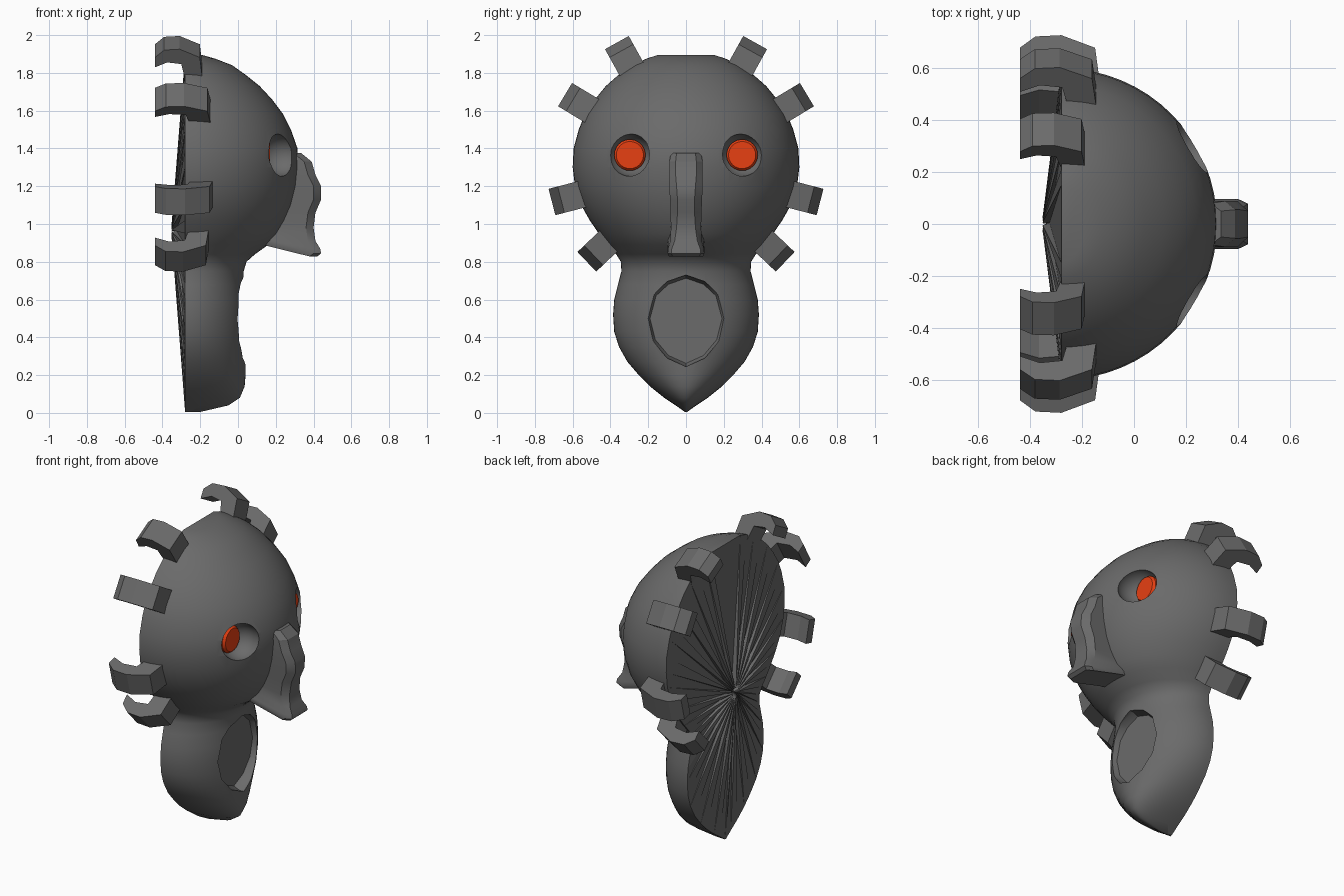
import bpy, bmesh, math
from mathutils import Matrix, Vector

if "Cube" in bpy.data.objects:
    bpy.data.objects.remove(bpy.data.objects["Cube"])


def material(name, rgb):
    m = bpy.data.materials.new(name)
    m.diffuse_color = (*rgb, 1)
    m.use_nodes = True
    m.node_tree.nodes["Principled BSDF"].inputs["Base Color"].default_value = m.diffuse_color
    return m


GREY = material("dark grey", (0.145, 0.145, 0.145))
ORANGE = material("orange red", (0.8, 0.05, 0.006))


def finish(name, bm, mat):
    bmesh.ops.recalc_face_normals(bm, faces=bm.faces)
    me = bpy.data.meshes.new(name)
    bm.to_mesh(me)
    bm.free()
    me.materials.append(mat)
    ob = bpy.data.objects.new(name, me)
    bpy.context.collection.objects.link(ob)
    return ob


def activate(ob):
    bpy.ops.object.select_all(action='DESELECT')
    ob.select_set(True)
    bpy.context.view_layer.objects.active = ob


def loft(bm, rings, closed=True):
    """Bridge equal-length rings of points and return their vertices."""
    vs = [[bm.verts.new(p) for p in r] for r in rings]
    n = len(vs[0])
    for a, b in zip(vs, vs[1:]):
        for i in range(n if closed else n - 1):
            j = (i + 1) % n
            bm.faces.new((a[i], a[j], b[j], b[i]))
    return vs


# ---- face shell: height, half width, front x
BACK = -0.28
rows = [(0.005, .006, -.2), (.04, .055, -.05), (.08, .115, .01), (.14, .19, .035),
        (.2, .25, .04), (.27, .31, .04), (.35, .355, .045), (.43, .38, .045),
        (.52, .386, .045), (.6, .38, .04), (.68, .36, .03), (.75, .342, .03),
        (.8, .345, .045), (.84, .37, .09), (.89, .415, .16), (.95, .462, .21),
        (1.02, .51, .25), (1.1, .555, .285), (1.2, .588, .31), (1.3, .6, .32),
        (1.4, .595, .315), (1.5, .568, .28), (1.58, .535, .24), (1.66, .482, .18),
        (1.73, .425, .115), (1.79, .357, .04), (1.84, .285, -.03), (1.875, .21, -.12),
        (1.895, .15, -.19)]
N = 32
bm = bmesh.new()
rings = []
for z, w, f in rows:
    angs = [math.pi * (i / N - .5) for i in range(N + 1)]
    rings.append([(BACK + (f - BACK) * math.cos(a), w * math.sin(a), z) for a in angs])
vs = loft(bm, rings, closed=False)
bm.faces.new(vs[-1])
bm.faces.new(vs[0])
# pleated back fan running to a raised centre
rim = [r[-1] for r in vs] + [r[0] for r in reversed(vs)]
hub = Vector((-.31, 0, .965))
inner = []
for i, v in enumerate(rim):
    d = v.co - hub
    d.x = 0
    p = hub + d.normalized() * .03
    p.x = -.352 if i % 2 else -.325
    inner.append(bm.verts.new(p))
centre = bm.verts.new(hub)
for i in range(len(rim)):
    j = (i + 1) % len(rim)
    bm.faces.new((rim[i], rim[j], inner[i]))
    bm.faces.new((rim[j], inner[j], inner[i]))
    bm.faces.new((inner[i], inner[j], centre))
shell = finish("face_shell", bm, GREY)

# ---- cutters: two eye sockets and the open mouth
cutters = []
for s in (-1, 1):
    bm = bmesh.new()
    bmesh.ops.create_uvsphere(bm, u_segments=32, v_segments=16, radius=1,
                              matrix=Matrix.Translation((.225, s * .297, 1.365))
                              @ Matrix.Diagonal((.125, .118, .112, 1)))
    cutters.append(finish("socket_cutter", bm, GREY))
half = [(0, .73), (.1, .695), (.17, .63), (.205, .5), (.175, .38), (.1, .29), (0, .245)]
outline = half + [(-y, z) for y, z in reversed(half[1:-1])]
bm = bmesh.new()
vs = loft(bm, [[(x, y * k, .49 + (z - .49) * k) for y, z in outline]
               for x, k in ((-.03, .93), (.01, 1), (.2, 1))])
bm.faces.new(vs[0])
bm.faces.new(vs[-1])
cutters.append(finish("mouth_cutter", bm, GREY))
for c in cutters:
    activate(shell)
    mod = shell.modifiers.new("cut", 'BOOLEAN')
    mod.operation = 'DIFFERENCE'
    mod.solver = 'EXACT'
    mod.object = c
    bpy.ops.object.modifier_apply(modifier=mod.name)
    bpy.data.objects.remove(c)
activate(shell)
bpy.ops.object.shade_smooth_by_angle(angle=math.radians(35))
for p in shell.data.polygons:
    p.use_smooth = p.center.x > BACK + .001

# ---- eyes: thick rounded discs
for s, side in ((-1, "right"), (1, "left")):
    bm = bmesh.new()
    loft_rings = []
    for x, r in ((.10, .07), (.11, .083), (.155, .083), (.17, .072)):
        loft_rings.append([(x, s * .297 + r * math.cos(t * math.pi / 12),
                            1.365 + r * math.sin(t * math.pi / 12)) for t in range(24)])
    vs = loft(bm, loft_rings)
    bm.faces.new(vs[0])
    bm.faces.new(vs[-1])
    eye = finish(side + "_eye", bm, ORANGE)
    activate(eye)
    bpy.ops.object.shade_smooth_by_angle(angle=math.radians(35))

# ---- nose: front z, front x, front half width, side half width, back z
nose = [(1.375, .335, .05, .08, 1.38), (1.33, .39, .055, .088, 1.34),
        (1.26, .41, .055, .088, 1.28), (1.2, .44, .05, .088, 1.22),
        (1.13, .44, .045, .085, 1.15), (1.06, .41, .045, .082, 1.08),
        (.98, .4, .05, .08, 1.02), (.91, .41, .06, .083, .96),
        (.87, .435, .075, .095, .925), (.845, .44, .078, .097, .91),
        (.828, .42, .07, .09, .89)]
bm = bmesh.new()
vs = loft(bm, [[(.13, -ws, zb), (xf - .04, -ws, zf), (xf, -wf, zf),
                (xf, wf, zf), (xf - .04, ws, zf), (.13, ws, zb)]
               for zf, xf, wf, ws, zb in nose])
bm.faces.new(vs[0])
bm.faces.new(vs[-1])
ob = finish("nose", bm, GREY)
activate(ob)
bpy.ops.object.shade_smooth_by_angle(angle=math.radians(30))

# ---- hooks around the rim: profile in (x, radius from head centre)
hook = [(-.13, .54), (-.15, .69), (-.28, .74), (-.38, .735), (-.44, .69),
        (-.44, .63), (-.36, .66), (-.27, .65), (-.24, .54)]
for n, (deg, r_off, k) in enumerate(((61, .015, .82), (31, .007, .96),
                                     (-14.5, -.007, 1), (-43.6, -.015, .93))):
    a = math.radians(deg)
    for s, side in ((-1, "right"), (1, "left")):
        bm = bmesh.new()
        faces = []
        for t in (-.072, .072):
            faces.append([(-.44 + (x + .44) * k,
                           s * ((r + r_off) * math.cos(a) - t * math.sin(a)),
                           1.3 + (r + r_off) * math.sin(a) + t * math.cos(a))
                          for x, r in hook])
        vs = loft(bm, faces)
        bm.faces.new(vs[0])
        bm.faces.new(vs[1])
        finish(f"{side}_hook_{n + 1}", bm, GREY)
